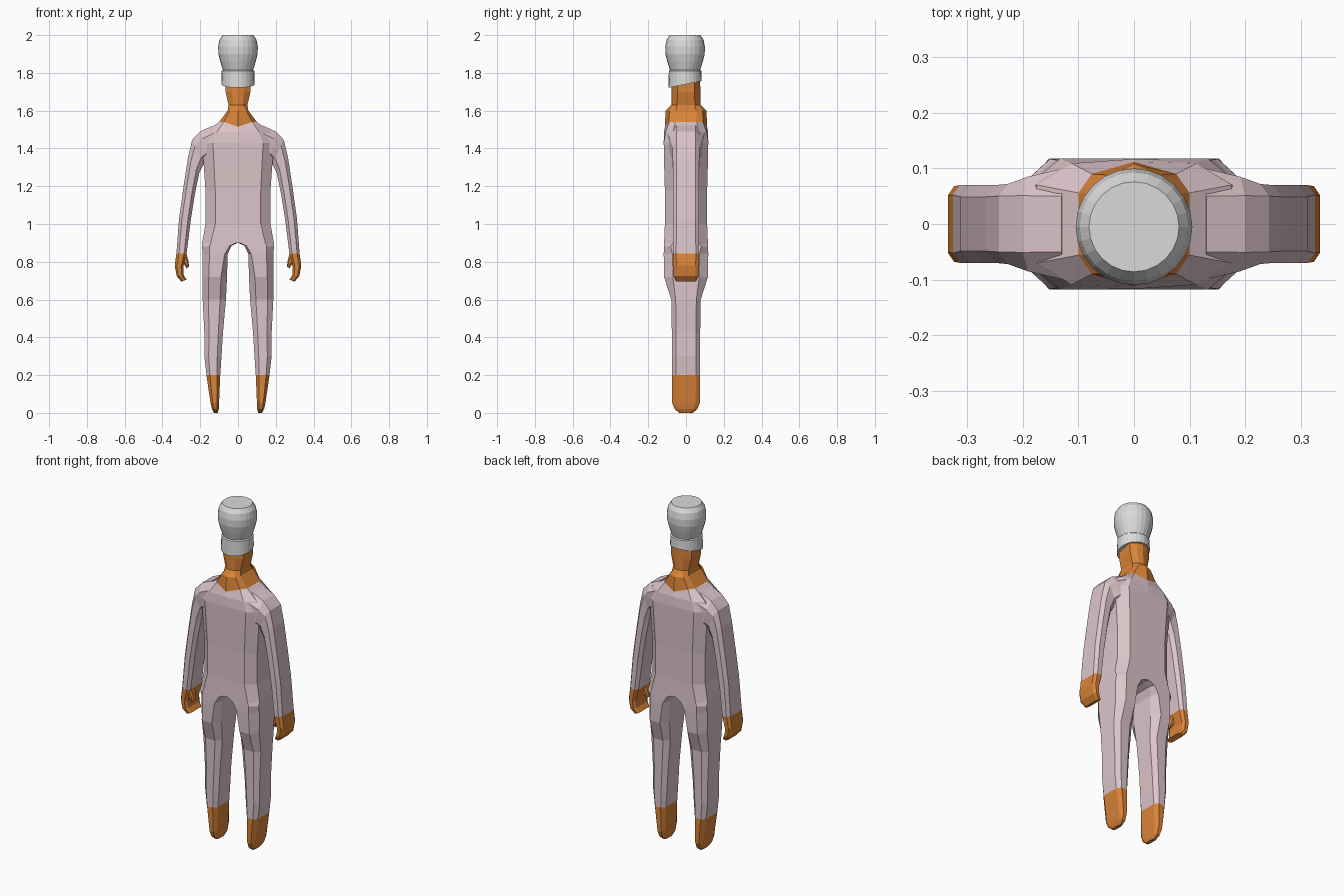
import bpy, bmesh, math

cube = bpy.data.objects.get("Cube")
if cube:
    bpy.data.objects.remove(cube, do_unlink=True)


def material(name, rgb):
    m = bpy.data.materials.new(name)
    m.use_nodes = True
    col = (*rgb, 1)
    m.diffuse_color = col
    m.node_tree.nodes["Principled BSDF"].inputs["Base Color"].default_value = col
    return m


SUIT = material("pale pink suit", (0.72, 0.56, 0.59))
SKIN = material("orange skin", (0.70, 0.23, 0.04))
HAT = material("light grey hat", (0.70, 0.70, 0.70))


def section(ax, az, bx, bz, hy, ca=0.25, cb=0.25, side=0.6, crown=0.0, dip=0.0):
    """Ten-sided chamfered slab section from point a to point b, hy deep each way."""
    def at(t, y, dz=0.0):
        return (ax + (bx - ax) * t, y, az + (bz - az) * t + dz)
    e, c = hy * side, hy - crown
    return [at(0, -e), at(ca, -c), at(0.5, -hy, dip), at(1 - cb, -c), at(1, -e),
            at(1, e), at(1 - cb, c), at(0.5, hy, dip), at(ca, c), at(0, e)]


def flat(z, w, hy, **kw):
    return section(-w, z, w, z, hy, **kw)


def loft(name, rings, mats, rule=None, flip=1):
    """Skin the rings, cap both ends; rule(ring index) picks the material."""
    bm = bmesh.new()
    loops = [[bm.verts.new((x * flip, y, z)) for x, y, z in r] for r in rings]
    n = len(loops[0])
    for i, (a, b) in enumerate(zip(loops, loops[1:])):
        for j in range(n):
            k = (j + 1) % n
            f = bm.faces.new((a[j], a[k], b[k], b[j]))
            f.material_index = rule(i) if rule else 0
    for cap, i in ((loops[0], 0), (loops[-1], len(rings) - 2)):
        bm.faces.new(cap).material_index = rule(i) if rule else 0
    bmesh.ops.recalc_face_normals(bm, faces=bm.faces)
    me = bpy.data.meshes.new(name)
    bm.to_mesh(me)
    bm.free()
    for m in mats:
        me.materials.append(m)
    ob = bpy.data.objects.new(name, me)
    bpy.context.collection.objects.link(ob)
    return ob


# Torso, rising into the collar, neck and head
torso = [
    flat(0.90, 0.19, 0.116, ca=0.12, cb=0.12),
    flat(1.00, 0.172, 0.112, ca=0.15, cb=0.15),
    flat(1.18, 0.172, 0.112, ca=0.15, cb=0.15),
    flat(1.32, 0.182, 0.116, ca=0.15, cb=0.15),
    flat(1.43, 0.19, 0.118, ca=0.15, cb=0.15),
    flat(1.485, 0.175, 0.117, ca=0.18, cb=0.18, crown=0.008),
    flat(1.54, 0.10, 0.112, ca=0.12, cb=0.12, side=0.5, crown=0.022, dip=-0.025),
    flat(1.60, 0.055, 0.108, ca=0.1, cb=0.1, side=0.5, crown=0.02),
    flat(1.63, 0.05, 0.078, crown=0.008),
    flat(1.70, 0.066, 0.076, crown=0.008),
    flat(1.80, 0.07, 0.074, crown=0.008),
]
loft("torso_and_head", torso, [SUIT, SKIN], lambda i: int(i >= 6))

# Legs, meeting under an arched crotch
leg = [
    section(0.0, 0.90, 0.19, 0.90, 0.116, ca=0.05, cb=0.24, side=0.6),
    section(0.035, 0.885, 0.19, 0.88, 0.117, ca=0.06, cb=0.25, side=0.7),
    section(0.055, 0.84, 0.188, 0.84, 0.118, ca=0.12, cb=0.28),
    section(0.058, 0.72, 0.187, 0.72, 0.116),
    section(0.064, 0.60, 0.187, 0.60, 0.078, side=0.7),
    section(0.08, 0.42, 0.178, 0.42, 0.075, side=0.7),
    section(0.087, 0.30, 0.178, 0.30, 0.075, side=0.7),
    section(0.094, 0.20, 0.167, 0.20, 0.075, side=0.7),
    section(0.10, 0.06, 0.145, 0.05, 0.073, side=0.7),
    section(0.102, 0.02, 0.138, 0.02, 0.06, side=0.7),
    section(0.107, 0.0, 0.128, 0.0, 0.035),
]

# Arms, hanging from sloped shoulders to mitten hands
arm = [
    section(0.12, 1.36, 0.13, 1.522, 0.10, side=0.5),
    section(0.165, 1.33, 0.20, 1.49, 0.085, side=0.6),
    section(0.18, 1.32, 0.243, 1.445, 0.072, side=0.7),
    section(0.205, 1.27, 0.265, 1.35, 0.07, side=0.7),
    section(0.228, 1.16, 0.288, 1.20, 0.07, side=0.7),
    section(0.25, 1.02, 0.312, 1.03, 0.07, side=0.7),
    section(0.272, 0.845, 0.326, 0.845, 0.07, side=0.75),
    section(0.290, 0.77, 0.335, 0.78, 0.068, side=0.75),
    section(0.288, 0.73, 0.325, 0.725, 0.066, side=0.75),
    section(0.272, 0.705, 0.300, 0.695, 0.055, side=0.75),
]


def thumb_ring(ax, az, bx, bz, hy):
    return [(x, y - 0.03, z) for x, y, z in section(ax, az, bx, bz, hy)]


thumb = [
    thumb_ring(0.274, 0.85, 0.30, 0.80, 0.026),
    thumb_ring(0.264, 0.81, 0.284, 0.785, 0.024),
    thumb_ring(0.259, 0.775, 0.272, 0.765, 0.016),
]

for side, s in (("left", 1), ("right", -1)):
    loft(side + "_leg", leg, [SUIT, SKIN], lambda i: int(i >= 7), s)
    loft(side + "_arm", arm, [SUIT, SKIN], lambda i: int(i >= 6), s)
    loft(side + "_thumb", thumb, [SKIN], None, s)

# Tall round hat with a band whose lower rim slopes down to the front
def circle(z, r, slope=0.0, n=24):
    pts = []
    for i in range(n):
        t = 2 * math.pi * i / n
        y = r * math.sin(t) - 0.005
        pts.append((r * math.cos(t), y, z + slope * y))
    return pts


hat = [circle(1.74, 0.088, 0.2), circle(1.81, 0.086), circle(1.815, 0.08),
       circle(1.86, 0.094), circle(1.90, 0.104), circle(1.94, 0.105),
       circle(1.975, 0.098), circle(2.0, 0.081)]
loft("hat", hat, [HAT])
